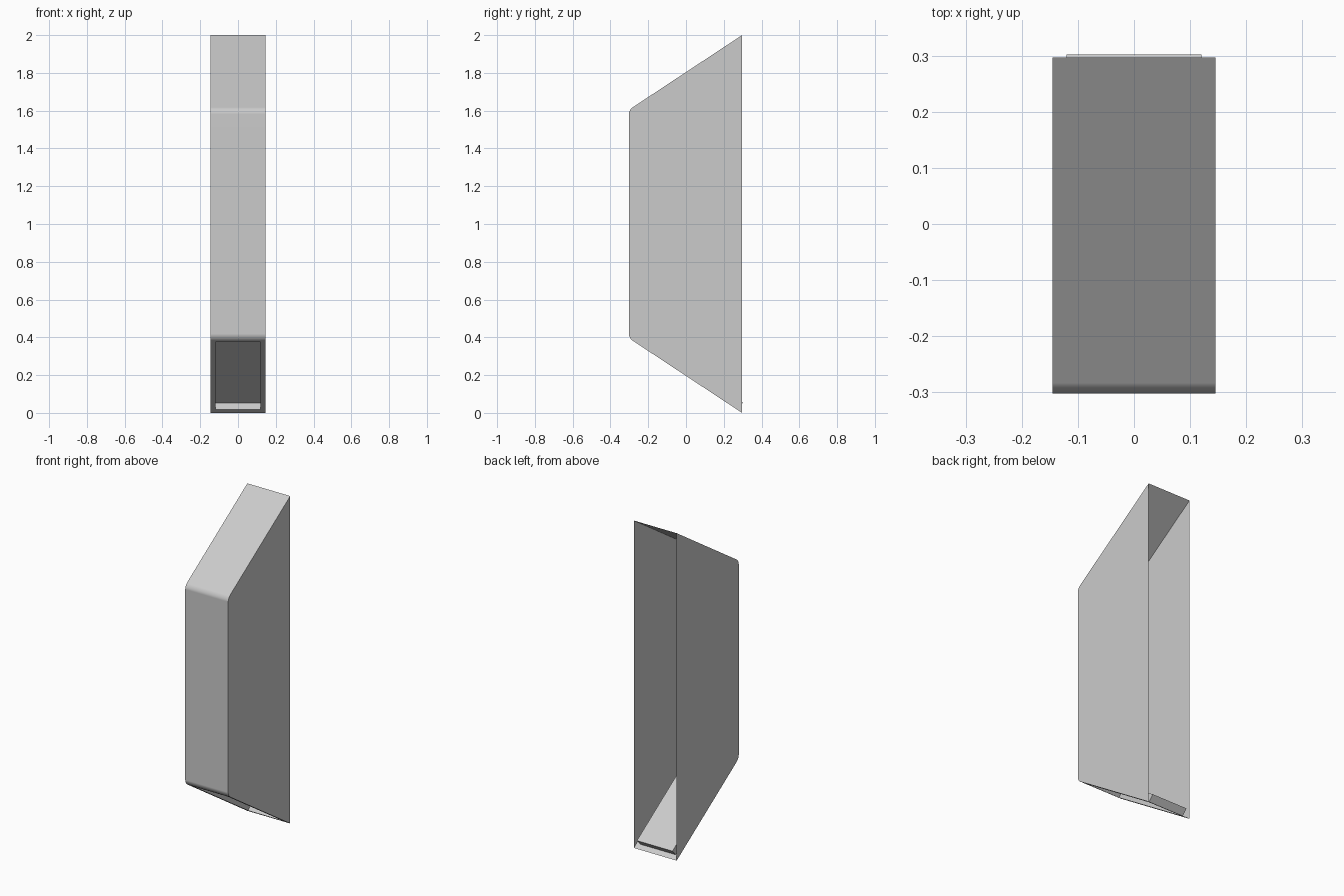
import bpy, bmesh
from mathutils import Vector

cube = bpy.data.objects.get("Cube")
if cube:
    bpy.data.objects.remove(cube, do_unlink=True)

HALF_W = 0.145          # half width of the shell
BACK, FRONT = 0.297, -0.3025
SLOPE = 0.66            # rise of the sloped ends per unit depth
RISE = SLOPE * (BACK - FRONT)

grey = bpy.data.materials.new("light_grey")
grey.use_nodes = True
colour = (0.6, 0.6, 0.6, 1)
grey.diffuse_color = colour
grey.node_tree.nodes["Principled BSDF"].inputs["Base Color"].default_value = colour

bm = bmesh.new()

# Open-backed shell: two side sheets joined by the front and the sloped ends
profile = [(BACK, 0), (FRONT, RISE), (FRONT, 2 - RISE), (BACK, 2)]
left, right = [[bm.verts.new((x, y, z)) for y, z in profile]
               for x in (HALF_W, -HALF_W)]
bm.faces.new(left)
bm.faces.new(right[::-1])
for i in range(3):
    bm.faces.new((left[i], right[i], right[i + 1], left[i + 1]))
bmesh.ops.recalc_face_normals(bm, faces=bm.faces[:])
front = max(bm.faces, key=lambda f: -f.calc_center_median().y if abs(f.normal.y) > 0.9 else -9)
if front.normal.y > 0:
    bmesh.ops.reverse_faces(bm, faces=bm.faces[:])

# Rounded front corners
corners = [e for e in bm.edges if all(v.co.y < FRONT + 0.001 for v in e.verts)
           and abs(e.verts[0].co.x - e.verts[1].co.x) > 0.1]
bmesh.ops.bevel(bm, geom=corners, offset=0.023, segments=3, profile=0.5,
                affect='EDGES')
bm.normal_update()

# Rectangular recess pushed up into the lower slope
floor = max((f for f in bm.faces if f.normal.z < -0.5), key=lambda f: f.calc_area())
bmesh.ops.inset_individual(bm, faces=[floor], thickness=0.01)
middle = floor.calc_center_median().z
for v in floor.verts:
    z = 0.0185 if v.co.z < middle else 0.375
    v.co = Vector((0.12 if v.co.x > 0 else -0.12, BACK - z / SLOPE, z))
pocket = bmesh.ops.extrude_discrete_faces(bm, faces=[floor])["faces"][0]
bmesh.ops.translate(bm, verts=pocket.verts[:], vec=(0, 0.0335, 0.035))

mesh = bpy.data.meshes.new("shell")
bm.to_mesh(mesh)
bm.free()
mesh.materials.append(grey)
shell = bpy.data.objects.new("shell", mesh)
bpy.context.collection.objects.link(shell)

# Smooth only the rounded corners and keep the large faces flat
bpy.ops.object.select_all(action='DESELECT')
shell.select_set(True)
bpy.context.view_layer.objects.active = shell
bpy.ops.object.shade_smooth_by_angle()
weighted = shell.modifiers.new("flat_faces", 'WEIGHTED_NORMAL')
weighted.keep_sharp = True
